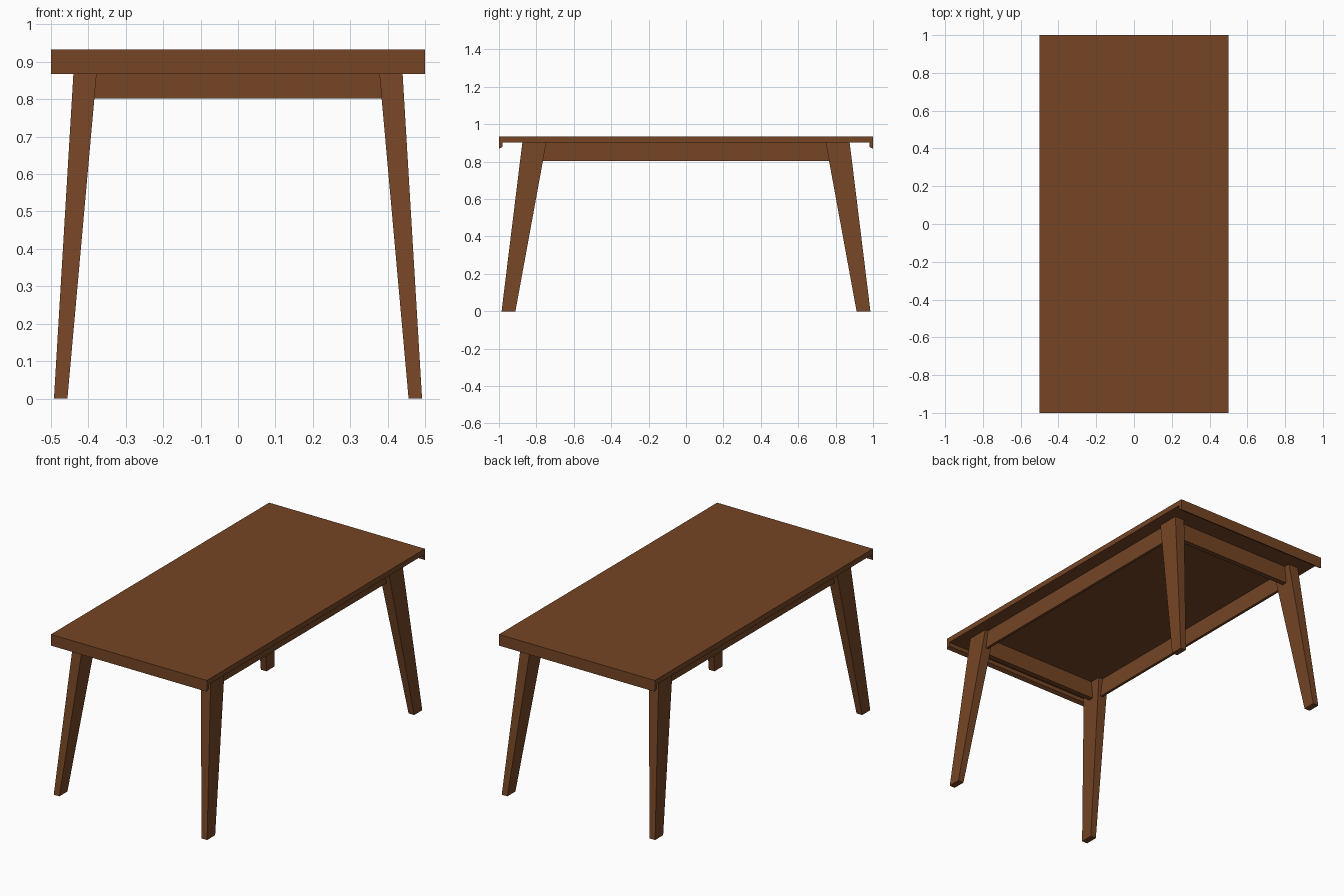
import bpy, bmesh

if "Cube" in bpy.data.objects:
    bpy.data.objects.remove(bpy.data.objects["Cube"])

wood = bpy.data.materials.new("brown wood")
wood.diffuse_color = (0.178, 0.060, 0.0185, 1)
wood.use_nodes = True
wood.node_tree.nodes["Principled BSDF"].inputs["Base Color"].default_value = wood.diffuse_color


def loft(name, lower, upper):
    """Solid between two matching rings of points."""
    bm = bmesh.new()
    a = [bm.verts.new(p) for p in lower]
    b = [bm.verts.new(p) for p in upper]
    n = len(a)
    bm.faces.new(a)
    bm.faces.new(b)
    for i in range(n):
        j = (i + 1) % n
        bm.faces.new((a[i], a[j], b[j], b[i]))
    bmesh.ops.recalc_face_normals(bm, faces=bm.faces)
    me = bpy.data.meshes.new(name)
    bm.to_mesh(me)
    bm.free()
    me.materials.append(wood)
    ob = bpy.data.objects.new(name, me)
    bpy.context.collection.objects.link(ob)
    return ob


def rect(x0, x1, y0, y1, z):
    return [(x0, y0, z), (x1, y0, z), (x1, y1, z), (x0, y1, z)]


# Table top with a bevelled lip under each end, one side profile across the width
half = [(1, 0.933), (1, 0.868), (0.98, 0.879), (0.98, 0.902)]
profile = half + [(-y, z) for y, z in reversed(half)]
loft("table_top", [(-0.5, y, z) for y, z in profile], [(0.5, y, z) for y, z in profile])

# Four tapered, splayed legs
for sx, side in ((-1, "left"), (1, "right")):
    for sy, end in ((-1, "front"), (1, "back")):
        loft(f"{end}_{side}_leg",
             rect(sx * 0.456, sx * 0.492, sy * 0.912, sy * 0.986, 0),
             rect(sx * 0.375, sx * 0.438, sy * 0.747, sy * 0.875, 0.902))

# Aprons joining the legs, ends buried in the legs
for s, side, end in ((-1, "left", "front"), (1, "right", "back")):
    loft(f"{side}_apron",
         rect(s * 0.402, s * 0.418, -0.79, 0.79, 0.802),
         rect(s * 0.402, s * 0.418, -0.79, 0.79, 0.902))
    loft(f"{end}_apron",
         rect(-0.395, 0.395, s * 0.81, s * 0.84, 0.802),
         rect(-0.395, 0.395, s * 0.81, s * 0.84, 0.902))
